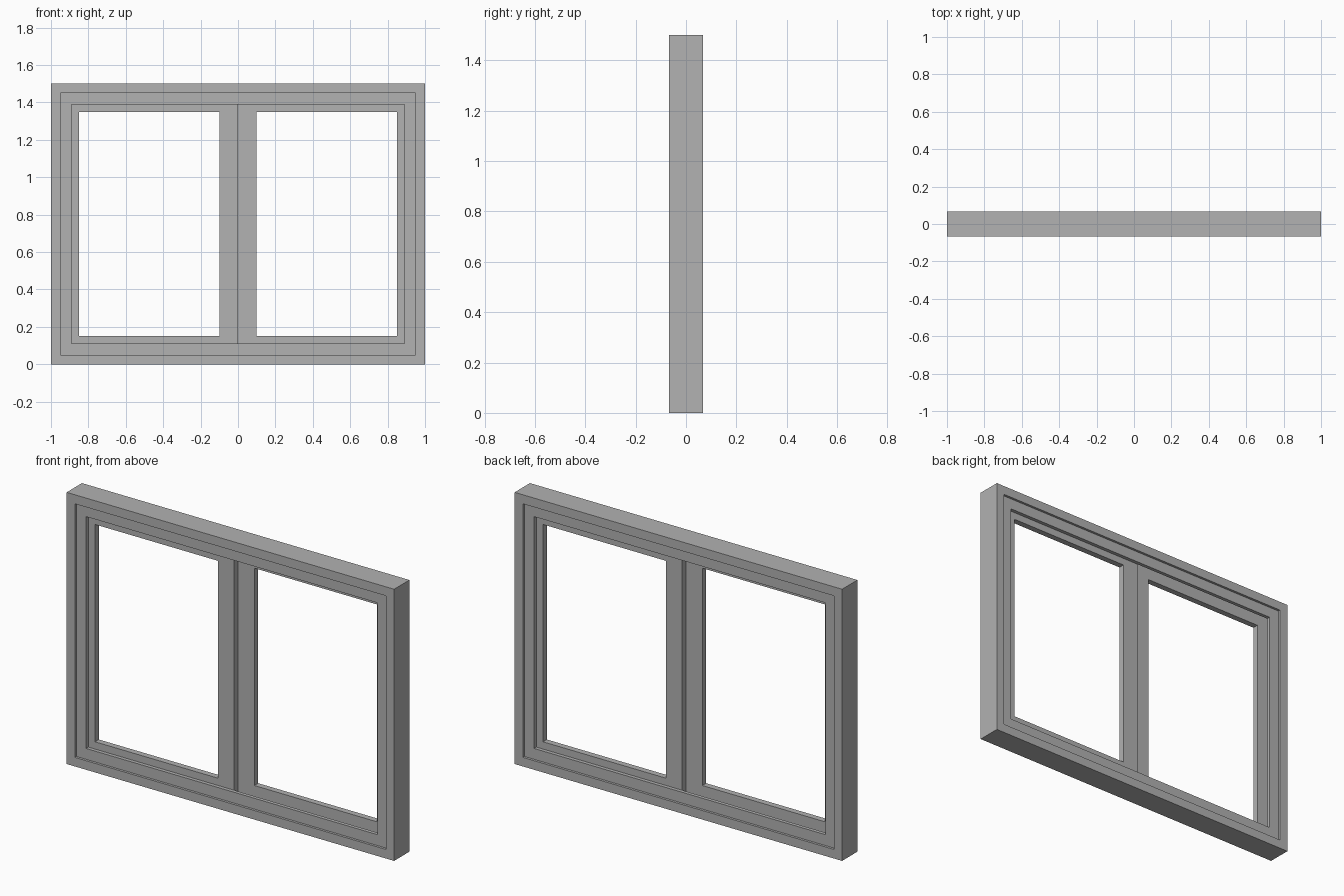
import bpy
import bmesh

cube = bpy.data.objects.get("Cube")
if cube:
    bpy.data.objects.remove(cube, do_unlink=True)

grey = bpy.data.materials.new("window_grey")
grey.use_nodes = True
grey.diffuse_color = (0.445, 0.445, 0.445, 1)
grey.node_tree.nodes["Principled BSDF"].inputs["Base Color"].default_value = grey.diffuse_color

HEIGHT = 1.5
HALF_DEPTH = 0.0667     # outer frame
LIP_FACE = 0.0533       # outer face of the retaining lips
SASH_DEPTH = 0.0333     # thickness of each sliding sash


def ring(name, x0, x1, z0, z1, width, y0, y1):
    """Rectangular frame with a rectangular opening, from y0 to y1."""
    bm = bmesh.new()

    def loop(inset, y):
        a, b, c, d = x0 + inset, x1 - inset, z0 + inset, z1 - inset
        return [bm.verts.new((x, y, z)) for x, z in ((a, c), (b, c), (b, d), (a, d))]

    loops = [loop(0, y0), loop(width, y0), loop(width, y1), loop(0, y1)]
    for k, p in enumerate(loops):
        q = loops[(k + 1) % 4]
        for i in range(4):
            j = (i + 1) % 4
            bm.faces.new((p[i], p[j], q[j], q[i]))
    bmesh.ops.recalc_face_normals(bm, faces=bm.faces)
    mesh = bpy.data.meshes.new(name)
    bm.to_mesh(mesh)
    bm.free()
    mesh.materials.append(grey)
    obj = bpy.data.objects.new(name, mesh)
    bpy.context.collection.objects.link(obj)
    return obj


# Outer frame
ring("outer_frame", -1, 1, 0, HEIGHT, 0.05, -HALF_DEPTH, HALF_DEPTH)

# Retaining lips, leaving the sash track between them
for name, side in (("front_lip", -1), ("back_lip", 1)):
    y0, y1 = sorted((side * SASH_DEPTH, side * LIP_FACE))
    ring(name, -0.95, 0.95, 0.05, HEIGHT - 0.05, 0.06, y0, y1)

# Sliding sashes, one in front of the other, meeting at the centre
ring("right_sash", -0.95, 0, 0.05, HEIGHT - 0.05, 0.1, -SASH_DEPTH, 0)
ring("left_sash", 0, 0.95, 0.05, HEIGHT - 0.05, 0.1, 0, SASH_DEPTH)
